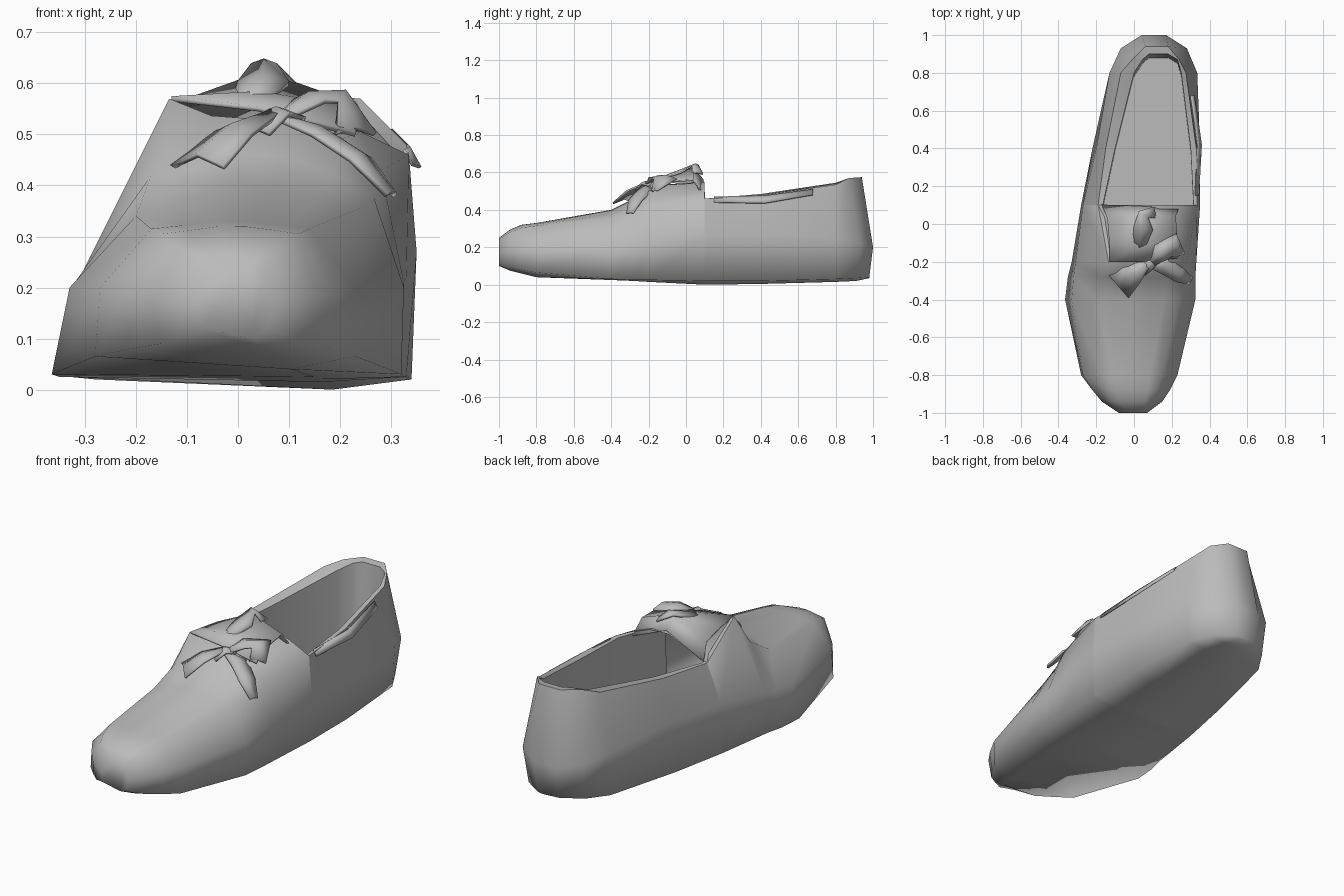
import bpy, bmesh, math
from mathutils import Vector

cube = bpy.data.objects.get("Cube")
if cube:
    bpy.data.objects.remove(cube)

leather = bpy.data.materials.new("grey leather")
leather.use_nodes = True
leather.diffuse_color = (0.5, 0.5, 0.5, 1)
bsdf = leather.node_tree.nodes["Principled BSDF"]
bsdf.inputs["Base Color"].default_value = (0.5, 0.5, 0.5, 1)
bsdf.inputs["Roughness"].default_value = 0.7


def sheet(name, rows, cap=None, closed=False, angle=60, thickness=0):
    """Join rows of points into one smooth-shaded surface; cap picks an end row."""
    bm = bmesh.new()
    grid = [[bm.verts.new(p) for p in row] for row in rows]
    for a, b in zip(grid, grid[1:]):
        n = len(a)
        for i in range(n if closed else n - 1):
            j = (i + 1) % n
            bm.faces.new((a[i], a[j], b[j], b[i]))
    if cap is not None:
        row = grid[cap]
        n = len(row)
        for i in range(n // 2):
            corners = (row[i], row[i + 1], row[n - 2 - i], row[n - 1 - i])
            bm.faces.new(list(dict.fromkeys(corners)))
    bmesh.ops.recalc_face_normals(bm, faces=bm.faces)
    mesh = bpy.data.meshes.new(name)
    bm.to_mesh(mesh)
    bm.free()
    mesh.materials.append(leather)
    obj = bpy.data.objects.new(name, mesh)
    bpy.context.collection.objects.link(obj)
    if thickness:
        solid = obj.modifiers.new("thickness", "SOLIDIFY")
        solid.thickness = thickness
        solid.offset = 0
    bpy.ops.object.select_all(action="DESELECT")
    obj.select_set(True)
    bpy.context.view_layer.objects.active = obj
    bpy.ops.object.shade_smooth_by_angle(angle=math.radians(angle))


# Stations: y, sole (left, right, edge height, keel height),
# waist (left, right, height), rim (left, right, left height, right height)
stations = [
    (-1.0, (-.07, .06, .12, .10), (-.08, .07, .17), (-.06, .05, .24, .24)),
    (-.94, (-.15, .13, .09, .075), (-.17, .15, .18), (-.13, .10, .28, .28)),
    (-.88, (-.21, .18, .08, .06), (-.22, .19, .19), (-.15, .12, .305, .305)),
    (-.8, (-.28, .23, .065, .04), (-.27, .23, .2), (-.17, .14, .315, .315)),
    (-.4, (-.365, .32, .03, .025), (-.33, .325, .2), (-.2, .24, .34, .355)),
    (-.28, (-.35, .325, .025, .02), (-.32, .325, .21), (-.17, .265, .42, .38)),
    (-.2, (-.33, .33, .025, .015), (-.31, .33, .22), (-.135, .28, .57, .43)),
    (.1, (-.28, .34, .02, 0), (-.27, .35, .27), (-.19, .335, .46, .46)),
    (.4, (-.22, .34, .02, .004), (-.20, .35, .27), (-.15, .33, .485, .48)),
    (.8, (-.13, .32, .03, .015), (-.13, .335, .25), (-.07, .275, .545, .535)),
    (.93, (-.06, .26, .035, .02), (-.07, .28, .22), (-.01, .24, .57, .57)),
    (1.0, (.04, .16, .04, .035), (.04, .17, .2), (.06, .18, .575, .575)),
]


def rim(station, side):
    y, top = station[0], station[3]
    return (top[side], y - (.06 if y > .9 else 0), top[2 + side])


def section(station):
    y, (left, right, edge, keel), waist, _ = station
    ys = y - (.02 if y > .9 else 0)
    return [rim(station, 0), (waist[0], y, waist[2]), (left, ys, edge),
            (left + (right - left) * .75, ys, keel),
            (right, ys, edge), (waist[1], y, waist[2]), rim(station, 1)]


# Front half: sole, walls and the vamp arching up towards the tongue
crowns = [.25, .295, .32, .33, .4, .46, .53, .55]
arch = [(.82, .5), (.62, .95), (.42, 1), (.2, .45)]
rings = []
for s, crown in zip(stations, crowns):
    left, right = Vector(rim(s, 0)), Vector(rim(s, 1))
    ring = section(s)
    for t, rise in arch:
        p = left.lerp(right, t)
        p.z += rise * (crown - p.z)
        ring.append(p)
    rings.append(ring)
sheet("front_body", rings, cap=0, closed=True, angle=180)

# Rear half: sole, quarters and heel
sheet("rear_body", [section(s) for s in stations[7:]], cap=-1, angle=180)

# Collar edge and lining around the foot opening
rear = stations[6:]
inner = [(-.12, .26, -.2), (-.165, .315, .1), (-.1, .3, .4),
         (.0, .25, .8), (.045, .23, .87), (.08, .18, .9)]
pairs = list(zip(inner, rear))
outer_path = [rim(s, 0) for s in rear] + [rim(s, 1) for s in reversed(rear)]
inner_path = [(l, y, s[3][2] - .005) for (l, r, y), s in pairs]
inner_path += [(r, y, s[3][3] - .005) for (l, r, y), s in reversed(pairs)]
floor_path = [(x, y - .02, .1) for x, y, z in inner_path]
sheet("collar_lining", [outer_path, inner_path, floor_path])
sheet("insole", [[floor_path[i], floor_path[-1 - i]] for i in range(len(rear))])

# Raised tongue behind the knot
sheet("tongue", [
    [(-.13, -.2, .57), (.04, -.2, .55), (.23, -.18, .5)],
    [(-.13, -.1, .555), (.04, -.1, .58), (.23, -.1, .55)],
    [(-.14, .03, .53), (.05, .04, .62), (.22, .04, .56)],
    [(-.17, .1, .46), (.05, .09, .56), (.24, .09, .48)],
], thickness=.01)


def ribbon(name, path, widths):
    """A folded strip of lace with a raised middle crease."""
    pts = [Vector(p) for p in path]
    rows = []
    for i, (p, w) in enumerate(zip(pts, widths)):
        d = pts[min(i + 1, len(pts) - 1)] - pts[max(i - 1, 0)]
        across = Vector((-d.y, d.x, 0)).normalized() * w
        rows.append([p - across, p + Vector((0, 0, w * .3)), p + across])
    sheet(name, rows, thickness=.01)


# Bow: loops, tail, top fold and knot
ribbon("bow_right_loop", [(.07, -.21, .54), (-.01, -.27, .5), (-.08, -.33, .435)],
       [.02, .06, .08])
ribbon("bow_left_loop", [(.08, -.21, .53), (.14, -.15, .565), (.21, -.11, .565),
                         (.23, -.17, .5)], [.02, .05, .06, .04])
ribbon("bow_left_tail", [(.08, -.21, .53), (.16, -.22, .5), (.24, -.27, .45),
                         (.3, -.3, .38)], [.02, .045, .04, .02])
ribbon("bow_top_fold", [(.02, -.14, .56), (.05, -.02, .6), (.05, .05, .635),
                        (.11, .06, .59)], [.03, .05, .03, .03])
ribbon("bow_knot", [(.04, -.25, .5), (.075, -.215, .54), (.11, -.18, .53)],
       [.03, .035, .03])

# Lace strip standing slightly off the left collar
sheet("left_side_lace", [
    [(.325, .15, .47), (.342, .15, .44)],
    [(.335, .42, .475), (.357, .42, .435)],
    [(.3, .68, .51), (.32, .68, .48)],
], thickness=.006)
